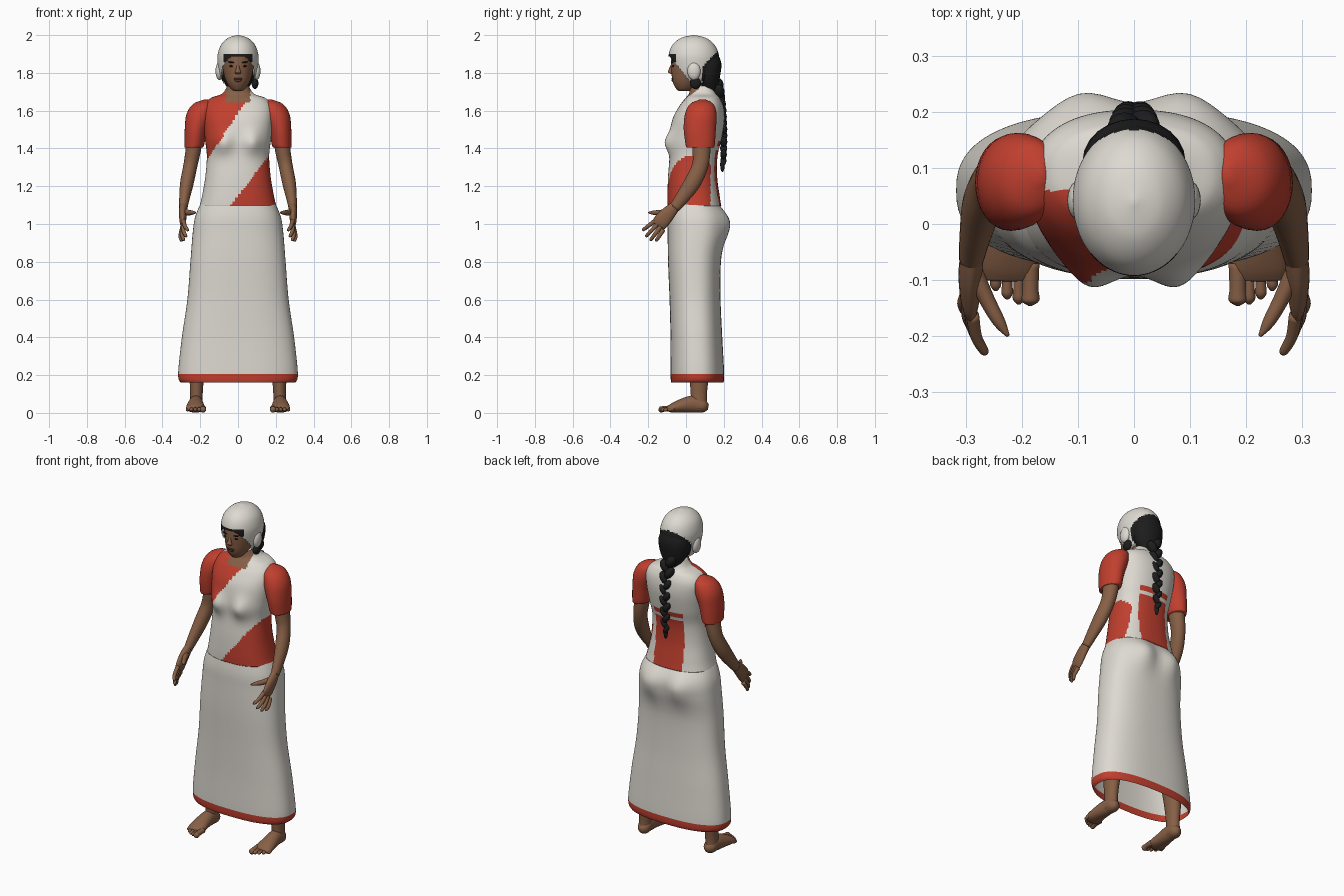
import bpy, bmesh, math
from mathutils import Vector, Matrix

if "Cube" in bpy.data.objects:
    bpy.data.objects.remove(bpy.data.objects["Cube"])


def material(name, rgb):
    m = bpy.data.materials.new(name)
    m.use_nodes = True
    m.diffuse_color = (*rgb, 1)
    bsdf = next(n for n in m.node_tree.nodes if n.type == 'BSDF_PRINCIPLED')
    bsdf.inputs["Base Color"].default_value = (*rgb, 1)
    return m


WHITE, RED, SKIN, BLACK, DARK = range(5)
MATS = [material("white_cloth", (.73, .70, .64)), material("red_cloth", (.53, .05, .028)),
        material("brown_skin", (.24, .115, .06)), material("black_hair", (.012, .012, .012)),
        material("dark_skin", (.10, .04, .025))]


def finish(name, bm, color, rule=None):
    """Turn a bmesh into a smooth object, coloured whole or by a face rule."""
    bmesh.ops.recalc_face_normals(bm, faces=bm.faces)
    me = bpy.data.meshes.new(name)
    for m in MATS:
        me.materials.append(m)
    for f in bm.faces:
        f.smooth = True
        f.material_index = rule(f.calc_center_median()) if rule else color
    bm.to_mesh(me)
    bm.free()
    ob = bpy.data.objects.new(name, me)
    bpy.context.collection.objects.link(ob)
    return ob


def spline(rows, steps):
    """Catmull-Rom curve through rows of numbers."""
    out = []
    for i in range(len(rows) - 1):
        four = [rows[max(i - 1, 0)], rows[i], rows[i + 1], rows[min(i + 2, len(rows) - 1)]]
        for k in range(steps):
            t = k / steps
            out.append([b + .5 * t * (c - a + t * (2 * a - 5 * b + 4 * c - d + t * (3 * (b - c) + d - a)))
                        for a, b, c, d in zip(*four)])
    return out + [list(rows[-1])]


def loft(name, rows, color=WHITE, rule=None, flat=True, n=24, steps=4, power=2,
         caps=True, side=1, deform=None, cut=None):
    """Skin rings (x, y, z, radius_a, radius_b); level rings if flat, else across the path."""
    rings = spline(rows, steps)
    pts = [Vector((r[0] * side, r[1], r[2])) for r in rings]
    bm = bmesh.new()
    loops = []
    for i, (p, r) in enumerate(zip(pts, rings)):
        u, v = Vector((1, 0, 0)), Vector((0, 1, 0))
        if not flat:
            w = (pts[min(i + 1, len(pts) - 1)] - pts[max(i - 1, 0)]).normalized()
            u = (u - w * u.dot(w)).normalized()
            v = w.cross(u)
        loop = []
        for k in range(n):
            c, s = math.cos(math.tau * k / n), math.sin(math.tau * k / n)
            c, s = (math.copysign(abs(q) ** (2 / power), q) for q in (c, s))
            co = p + u * c * max(r[3], .001) + v * s * max(r[4], .001)
            loop.append(bm.verts.new(deform(co) if deform else co))
        loops.append(loop)
    for a, b in zip(loops, loops[1:]):
        for k in range(n):
            bm.faces.new((a[k - 1], a[k], b[k], b[k - 1]))
    if caps:
        bm.faces.new(loops[0])
        bm.faces.new(loops[-1])
    if cut:
        gone = [f for f in bm.faces if cut(f.calc_center_median())]
        bmesh.ops.delete(bm, geom=gone, context='FACES')
    return finish(name, bm, color, rule)


def blob(name, pos, size, color, turn=0, axis='Y'):
    bm = bmesh.new()
    bmesh.ops.create_uvsphere(bm, u_segments=20, v_segments=12, radius=1)
    bm.transform(Matrix.Translation(pos) @ Matrix.Rotation(turn, 4, axis) @ Matrix.Diagonal((*size, 1)))
    return finish(name, bm, color)


def bump(co, x, z, wide, tall):
    return math.exp(-((abs(co.x) - x) / wide) ** 2 - ((co.z - z) / tall) ** 2)


# Long skirt with a red hem
def seat(co):
    if co.y > .08:
        co.y += .03 * bump(co, .095, 1.0, .07, .09)
    return co


loft("skirt", [(0, .06, .16, .302, .138), (0, .06, .205, .317, .142), (0, .055, .4, .297, .137),
               (0, .048, .6, .268, .135), (0, .045, .8, .252, .14), (0, .055, .95, .24, .152),
               (0, .053, 1.04, .226, .15), (0, .035, 1.13, .188, .12)],
     rule=lambda c: RED if c.z < .207 else WHITE, n=72, steps=10, power=2.5,
     caps=False, deform=seat)


# Blouse with a diagonal drape
def chest(co):
    if co.y < 0:
        co.y -= .032 * bump(co, .08, 1.43, .05, .06)
    return co


def blouse_color(c):
    x, y, z = c
    if z > 1.645 and y < .07 and abs(x) < .065:
        return SKIN
    if y < .06 and x < .06 and z > 1.36 + (x + .15) * 1.5:
        return RED
    if y < .13 and z < min(1.38, 1.11 + (x + .03) * 1.3):
        return RED
    if y > .1 and abs(x) < .095 and z < 1.44 and not 1.39 < z < 1.41:
        return RED
    return WHITE


loft("blouse", [(0, .045, 1.095, .203, .142), (0, .04, 1.15, .19, .138), (0, .035, 1.25, .173, .13),
                (0, .04, 1.36, .165, .127), (0, .05, 1.45, .175, .138), (0, .065, 1.55, .185, .138),
                (0, .08, 1.62, .182, .118), (0, .088, 1.665, .148, .092), (0, .088, 1.69, .085, .072),
                (0, .085, 1.73, .057, .06)],
     rule=blouse_color, n=120, steps=9, power=2.4, deform=chest)

# Head and neck
loft("neck", [(0, .08, 1.6, .06, .055), (0, .07, 1.7, .052, .052), (0, .055, 1.8, .055, .055)], SKIN)
loft("head", [(0, -.015, 1.703, .015, .018), (0, -.005, 1.713, .036, .045), (0, .01, 1.75, .061, .08),
              (0, .025, 1.80, .077, .102), (0, .035, 1.86, .084, .115), (0, .04, 1.92, .08, .108),
              (0, .04, 1.97, .04, .05)], SKIN, n=32)
loft("nose", [(0, -.068, 1.85, .007, .008), (0, -.08, 1.82, .010, .011),
              (0, -.083, 1.803, .017, .012), (0, -.07, 1.793, .01, .006)], SKIN, n=16)
blob("upper_lip", (0, -.069, 1.769), (.024, .009, .006), DARK)
blob("lower_lip", (0, -.067, 1.759), (.019, .009, .007), DARK)
for side, tag in ((1, "left"), (-1, "right")):
    blob(tag + "_eye", (.033 * side, -.068, 1.836), (.014, .006, .005), BLACK)
    blob(tag + "_brow", (.034 * side, -.072, 1.856), (.019, .006, .0035), BLACK, -.12 * side)


# Head covering, open at the face, with hair showing at the back
def opening(c):
    return c.z < 1.888 and c.y < -.07 + (1.865 - c.z) * .8


def covering_color(c):
    if c.y > .085 and c.z < 1.83 + (c.y - .085) * 1.05:
        return BLACK
    return BLACK if c.z < 1.903 and c.y < -.055 and abs(c.x) < .075 else WHITE


loft("head_covering", [(0, .05, 1.745, .076, .085), (0, .045, 1.79, .098, .118), (0, .043, 1.85, .108, .132),
                       (0, .041, 1.90, .107, .132), (0, .04, 1.95, .089, .11), (0, .04, 1.985, .052, .066),
                       (0, .04, 2.0, .004, .005)],
     rule=covering_color, n=72, steps=8, cut=opening)
loft("back_hair", [(0, .125, 1.66, .025, .03), (0, .122, 1.71, .05, .045), (0, .115, 1.77, .083, .063),
                   (0, .11, 1.85, .09, .077), (0, .1, 1.92, .055, .06)], BLACK)
blob("loose_hair", (.09, .05, 1.745), (.018, .03, .03), BLACK)

# Braid of alternating strands
for i in range(13):
    t, way = i / 12, 1 if i % 2 else -1
    blob(f"braid_strand_{i + 1}", (way * .017 * (1 - .6 * t), .168 + .075 * t - .045 * t * t, 1.735 - .4 * t),
         (.026 - .012 * t, .031 - .015 * t, .042 - .014 * t), BLACK, way * .55)
blob("braid_tip", (0, .193, 1.315), (.012, .012, .04), BLACK)

# Paired parts
for side, tag in ((1, "left"), (-1, "right")):
    blob(tag + "_ear_flap", (.099 * side, .042, 1.81), (.02, .035, .048), WHITE)

    loft(tag + "_sleeve", [(.235, .075, 1.405, .047, .072), (.231, .075, 1.42, .052, .077),
                           (.222, .073, 1.5, .06, .085), (.203, .078, 1.58, .07, .084),
                           (.183, .083, 1.635, .055, .062), (.168, .088, 1.66, .008, .012)],
         RED, side=side, n=32, steps=5)

    loft(tag + "_arm", [(.225, .08, 1.52, .045, .05), (.236, .082, 1.4, .041, .048),
                        (.252, .075, 1.31, .037, .043), (.27, .035, 1.22, .036, .044),
                        (.283, -.02, 1.14, .028, .036), (.29, -.062, 1.085, .022, .028)],
         SKIN, flat=False, side=side)
    loft(tag + "_palm", [(.288, -.05, 1.1, .021, .025), (.292, -.09, 1.06, .021, .037),
                         (.292, -.13, 1.015, .017, .042), (.29, -.15, .99, .01, .036)],
         SKIN, flat=False, side=side)
    fingers = {"index": (.265, -.232, .965), "middle": (.275, -.214, .932),
               "ring": (.288, -.19, .912), "little": (.3, -.16, .908)}
    for i, (finger, tip) in enumerate(fingers.items()):
        base = Vector((.288 + .003 * i, -.162 + .014 * i, 1.018 - .016 * i))
        tip = Vector(tip)
        mid = base.lerp(tip, .55) + Vector((.006, 0, 0))
        loft(f"{tag}_{finger}_finger", [(*base, .012, .012), (*mid, .0105, .0105),
                                        (*base.lerp(tip, .93), .008, .008), (*tip, .002, .002)],
             SKIN, flat=False, side=side, n=12)
    loft(tag + "_thumb", [(.285, -.085, 1.065, .016, .018), (.262, -.135, 1.06, .014, .015),
                          (.24, -.175, 1.06, .011, .011), (.224, -.2, 1.06, .003, .003)],
         SKIN, flat=False, side=side, n=12)

    loft(tag + "_leg", [(.222, .07, .02, .034, .043), (.22, .068, .1, .033, .043),
                        (.217, .07, .2, .04, .052), (.2, .075, .35, .055, .065),
                        (.17, .06, .55, .06, .065), (.12, .055, 1.0, .085, .085)], SKIN, side=side)
    loft(tag + "_foot", [(.22, .118, .03, .012, .014), (.22, .095, .035, .034, .034),
                         (.222, .045, .047, .037, .046), (.225, -.02, .038, .045, .037),
                         (.224, -.075, .025, .051, .024), (.224, -.1, .02, .042, .012)],
         SKIN, flat=False, side=side)
    for i in range(5):
        x, tip, r = .185 + .0205 * i, -.146 + .003 * i * i, .0165 - .0055 * min(i, 1) - .0004 * i
        loft(f"{tag}_toe_{i + 1}", [(x, -.07, .024, r, r), (x, tip + .03, .021, r * .9, r * .9),
                                    (x, tip + .01, .017, r, r), (x, tip, .016, .003, .003)],
             SKIN, flat=False, side=side, n=12)
